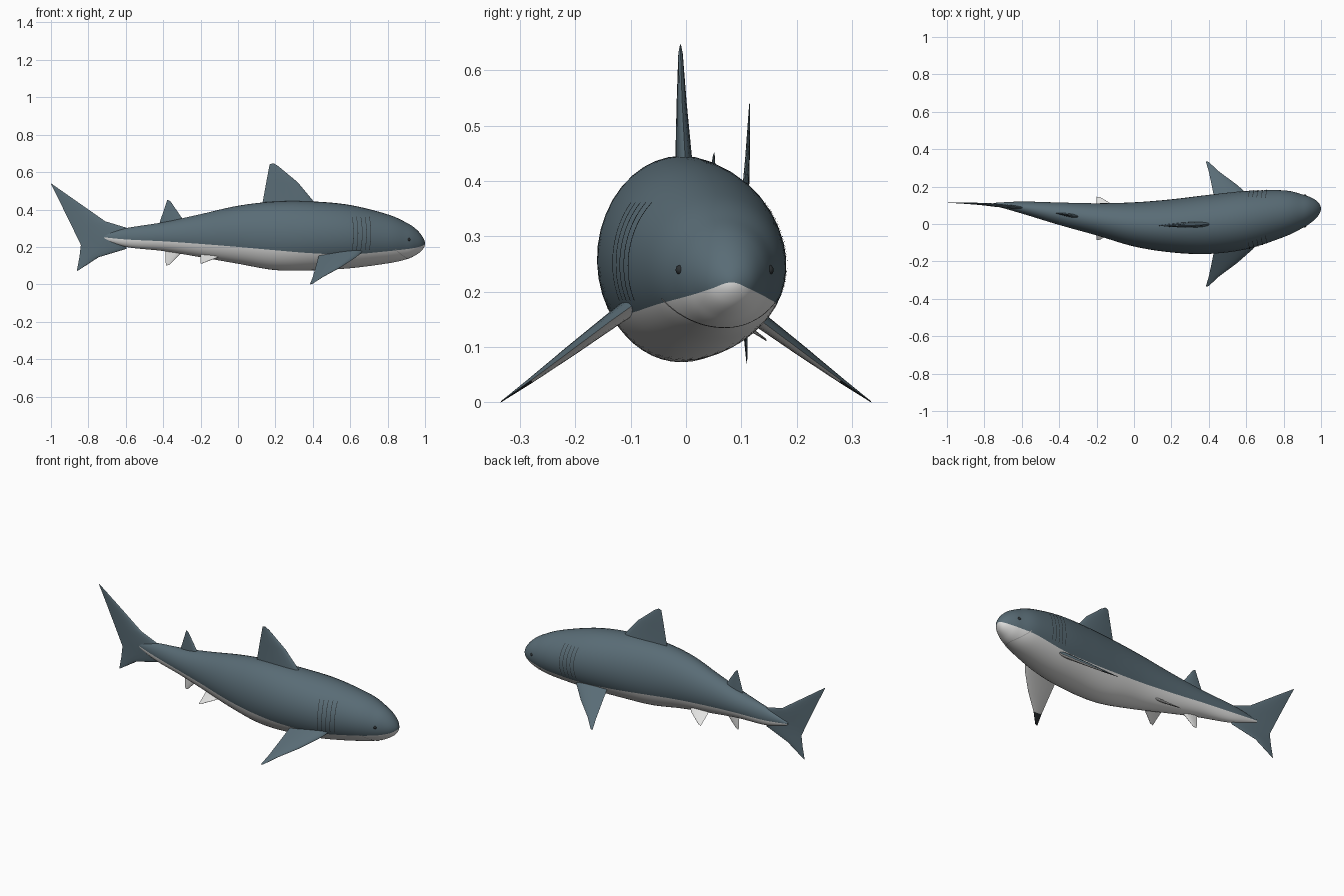
import bpy, bmesh, math
from mathutils import Vector

if "Cube" in bpy.data.objects:
    bpy.data.objects.remove(bpy.data.objects["Cube"])

def material(name, rgb):
    m = bpy.data.materials.new(name)
    m.diffuse_color = (*rgb, 1)
    m.use_nodes = True
    m.node_tree.nodes["Principled BSDF"].inputs["Base Color"].default_value = m.diffuse_color
    return m

BLUE = material("slate blue", (0.10, 0.15, 0.18))
WHITE = material("belly white", (0.76, 0.76, 0.75))
DARK = material("charcoal", (0.025, 0.03, 0.033))
GREY = material("mouth grey", (0.45, 0.45, 0.45))

# Body stations, tail to nose: x, centre y, half width, top z, bottom z, colour line z
STATIONS = [
    (-0.75, 0.106, 0.007, 0.262, 0.246, 0.255),
    (-0.60, 0.088, 0.032, 0.300, 0.200, 0.240),
    (-0.40, 0.055, 0.060, 0.332, 0.178, 0.230),
    (-0.20, 0.025, 0.086, 0.375, 0.145, 0.216),
    (0.00, -0.002, 0.118, 0.420, 0.110, 0.200),
    (0.20, -0.010, 0.142, 0.443, 0.076, 0.182),
    (0.40, -0.002, 0.158, 0.443, 0.075, 0.166),
    (0.60, 0.021, 0.156, 0.424, 0.086, 0.160),
    (0.80, 0.055, 0.125, 0.374, 0.112, 0.177),
    (0.90, 0.068, 0.090, 0.330, 0.134, 0.188),
    (0.95, 0.075, 0.065, 0.297, 0.156, 0.196),
    (0.985, 0.080, 0.036, 0.257, 0.183, 0.206),
    (1.00, 0.082, 0.0, 0.217, 0.217, 0.217),
]
LAST = len(STATIONS) - 1

def station(t):
    """Smooth (Catmull-Rom) station at parameter t; the nose is closed by mirroring."""
    i = min(int(t), LAST - 1)
    u = t - i
    x, y, w, zt, zb, zl = STATIONS[LAST - 1]
    pts = [STATIONS[0]] + STATIONS + [(x, y, -w, zb, zt, zl)]
    out = []
    for a, b, c, d in zip(*pts[i:i + 4]):
        out.append(0.5 * (2 * b + (c - a) * u + (2 * a - 5 * b + 4 * c - d) * u * u
                          + (3 * b - a - 3 * c + d) * u ** 3))
    return out

def at_x(x):
    lo, hi = 0.0, float(LAST)
    for _ in range(30):
        mid = (lo + hi) / 2
        lo, hi = (mid, hi) if station(mid)[0] < x else (lo, mid)
    return station(lo)

def ring_point(s, a):
    x, y, w, zt, zb, _ = s
    return Vector((x, y + w * math.cos(a), (zt + zb) / 2 + (zt - zb) / 2 * math.sin(a)))

def angle_at(s, z):
    return math.asin(max(-0.95, min(0.95, (2 * z - s[3] - s[4]) / (s[3] - s[4]))))

def surface(x, a):
    e = 0.004
    p = ring_point(at_x(x), a)
    dx = ring_point(at_x(x + e), a) - ring_point(at_x(x - e), a)
    da = ring_point(at_x(x), a + e) - ring_point(at_x(x), a - e)
    return p, da.cross(dx).normalized()

def centre_y(x):
    return at_x(x)[1] if x > -0.75 else 0.106 + (-0.75 - x) * 0.036

def finish(bm, name, mats, rule=None, angle=40):
    bmesh.ops.recalc_face_normals(bm, faces=bm.faces)
    for f in bm.faces:
        f.smooth = True
        if rule:
            f.material_index = rule(f)
    me = bpy.data.meshes.new(name)
    bm.to_mesh(me)
    bm.free()
    for m in mats:
        me.materials.append(m)
    me.set_sharp_from_angle(angle=math.radians(angle))
    ob = bpy.data.objects.new(name, me)
    bpy.context.collection.objects.link(ob)
    return ob

def loft(bm, rings):
    rows = [[bm.verts.new(p) for p in r] for r in rings]
    n = len(rows[0])
    faces = []
    for r, q in zip(rows, rows[1:]):
        faces.append([bm.faces.new((r[i], r[(i + 1) % n], q[(i + 1) % n], q[i])) for i in range(n)])
    return rows, faces

# Body: each ring has two vertices exactly on the colour line
UP, DOWN, STEPS = 26, 18, 8
rings = []
for k in range(LAST * STEPS):
    s = station(k / STEPS)
    a0 = angle_at(s, s[5])
    angles = [a0 + (math.pi - 2 * a0) * i / UP for i in range(UP)]
    angles += [math.pi - a0 + (math.pi + 2 * a0) * i / DOWN for i in range(DOWN)]
    rings.append([ring_point(s, a) for a in angles])
bm = bmesh.new()
rows, faces = loft(bm, rings)
bm.faces.new(rows[0])
nose = bm.verts.new(ring_point(station(LAST), 0))
n = UP + DOWN
faces.append([bm.faces.new((rows[-1][i], rows[-1][(i + 1) % n], nose)) for i in range(n)])
belly = {f for row in faces for f in row[UP:]}
finish(bm, "body", [BLUE, WHITE], lambda f: int(f in belly), 60)

# Fins: streamlined sections (leading point, trailing point, half thickness) lofted root to tip
def fin(name, sections, normal, mats, rule=None):
    us = [0, 0.03, 0.1, 0.2, 0.35, 0.55, 0.8, 1]
    chord = [(u, 1) for u in us] + [(u, -1) for u in us[-2:0:-1]]
    normal = Vector(normal).normalized()
    bm = bmesh.new()
    rings = []
    for lead, trail, t in sections:
        lead, trail = Vector(lead), Vector(trail)
        rings.append([lead.lerp(trail, u) + normal * (sg * (t * 2.6 * math.sqrt(u) * (1 - u)))
                      for u, sg in chord])
    rows, _ = loft(bm, rings)
    bm.faces.new(rows[0])
    bm.faces.new(rows[-1])
    return finish(bm, name, mats, rule)

def upright_fin(name, sections, mat):
    """Sections as lead x, lead z, trail x, trail z, half thickness, along the bent spine."""
    fin(name, [((a, centre_y(a), b), (c, centre_y(c), d), t) for a, b, c, d, t in sections],
        (0, 1, 0), [mat])

upright_fin("dorsal_fin", [(0.43, 0.40, 0.12, 0.40, 0.018), (0.405, 0.443, 0.132, 0.44, 0.015),
                           (0.32, 0.545, 0.15, 0.54, 0.009), (0.215, 0.632, 0.167, 0.63, 0.004),
                           (0.19, 0.647, 0.17, 0.643, 0.001)], BLUE)
upright_fin("second_dorsal_fin", [(-0.28, 0.32, -0.42, 0.31, 0.011), (-0.30, 0.355, -0.418, 0.335, 0.009),
                                  (-0.34, 0.413, -0.395, 0.40, 0.005), (-0.362, 0.445, -0.378, 0.452, 0.001)], BLUE)
upright_fin("anal_fin", [(-0.28, 0.20, -0.39, 0.20, 0.009), (-0.305, 0.165, -0.387, 0.17, 0.008),
                         (-0.345, 0.125, -0.387, 0.12, 0.004), (-0.365, 0.105, -0.385, 0.10, 0.001)], WHITE)
upright_fin("tail_fin", [(-1.0, 0.54, -0.998, 0.532, 0.001), (-0.86, 0.442, -0.952, 0.44, 0.004),
                         (-0.71, 0.337, -0.898, 0.33, 0.007), (-0.595, 0.302, -0.865, 0.262, 0.009),
                         (-0.595, 0.19, -0.84, 0.21, 0.008), (-0.745, 0.145, -0.848, 0.145, 0.005),
                         (-0.845, 0.08, -0.862, 0.07, 0.001)], BLUE)

# Paired fins, strips and eyes on both sides
def under_colour(f):
    if f.normal.z > 0:
        return 0
    return 2 if abs(f.calc_center_median().y) > 0.28 else 1

def strip(bm, path, width):
    """Thin plate following the body along (x, angle) points."""
    pts = [surface(x, a) for x, a in path]
    rows = []
    for i, (p, nrm) in enumerate(pts):
        tan = pts[min(i + 1, len(pts) - 1)][0] - pts[max(i - 1, 0)][0]
        side = tan.cross(nrm).normalized() * width / 2
        rows.append([bm.verts.new(p + nrm * 0.002 + side), bm.verts.new(p + nrm * 0.002 - side)])
    for r, q in zip(rows, rows[1:]):
        bm.faces.new((r[0], r[1], q[1], q[0]))

for s, label in ((1, "left"), (-1, "right")):
    fin("pectoral_fin_" + label, [
        ((0.67, 0.09 * s, 0.18), (0.44, 0.09 * s, 0.18), 0.017),
        ((0.635, 0.135 * s, 0.148), (0.43, 0.135 * s, 0.148), 0.014),
        ((0.55, 0.21 * s, 0.092), (0.415, 0.21 * s, 0.092), 0.010),
        ((0.455, 0.28 * s, 0.04), (0.40, 0.28 * s, 0.04), 0.005),
        ((0.40, 0.331 * s, 0.004), (0.384, 0.335 * s, 0.0), 0.001)],
        (0, 0.6 * s, 0.8), [BLUE, WHITE, DARK], under_colour)

    c = 0.03
    fin("pelvic_fin_" + label, [
        ((-0.07, c + 0.035 * s, 0.168), (-0.20, c + 0.035 * s, 0.168), 0.008),
        ((-0.10, c + 0.065 * s, 0.148), (-0.20, c + 0.065 * s, 0.145), 0.006),
        ((-0.18, c + 0.113 * s, 0.116), (-0.20, c + 0.116 * s, 0.11), 0.001)],
        (0, 0.5 * s, 0.85), [WHITE])

    bm = bmesh.new()
    for i in range(5):
        path = []
        for j in range(15):
            v = j / 14
            x = 0.61 + 0.023 * i + 0.008 * math.sin(math.pi * v)
            a = angle_at(at_x(x), 0.185 + 0.175 * v)
            path.append((x, a if s > 0 else math.pi - a))
        strip(bm, path, 0.003)
    finish(bm, "gill_slits_" + label, [DARK])

    st = at_x(0.915)
    a = angle_at(st, 0.24)
    p, nrm = surface(0.915, a if s > 0 else math.pi - a)
    bm = bmesh.new()
    bmesh.ops.create_uvsphere(bm, u_segments=16, v_segments=10, radius=0.009)
    bmesh.ops.translate(bm, verts=bm.verts, vec=p - nrm * 0.004)
    finish(bm, "eye_" + label, [DARK])

# Mouth: a thin line curving under the snout
bm = bmesh.new()
arc = [math.radians(205 + 130 * i / 24) for i in range(25)]
strip(bm, [(0.79 + 0.12 * -math.sin(a), a) for a in arc], 0.004)
finish(bm, "mouth", [GREY])
